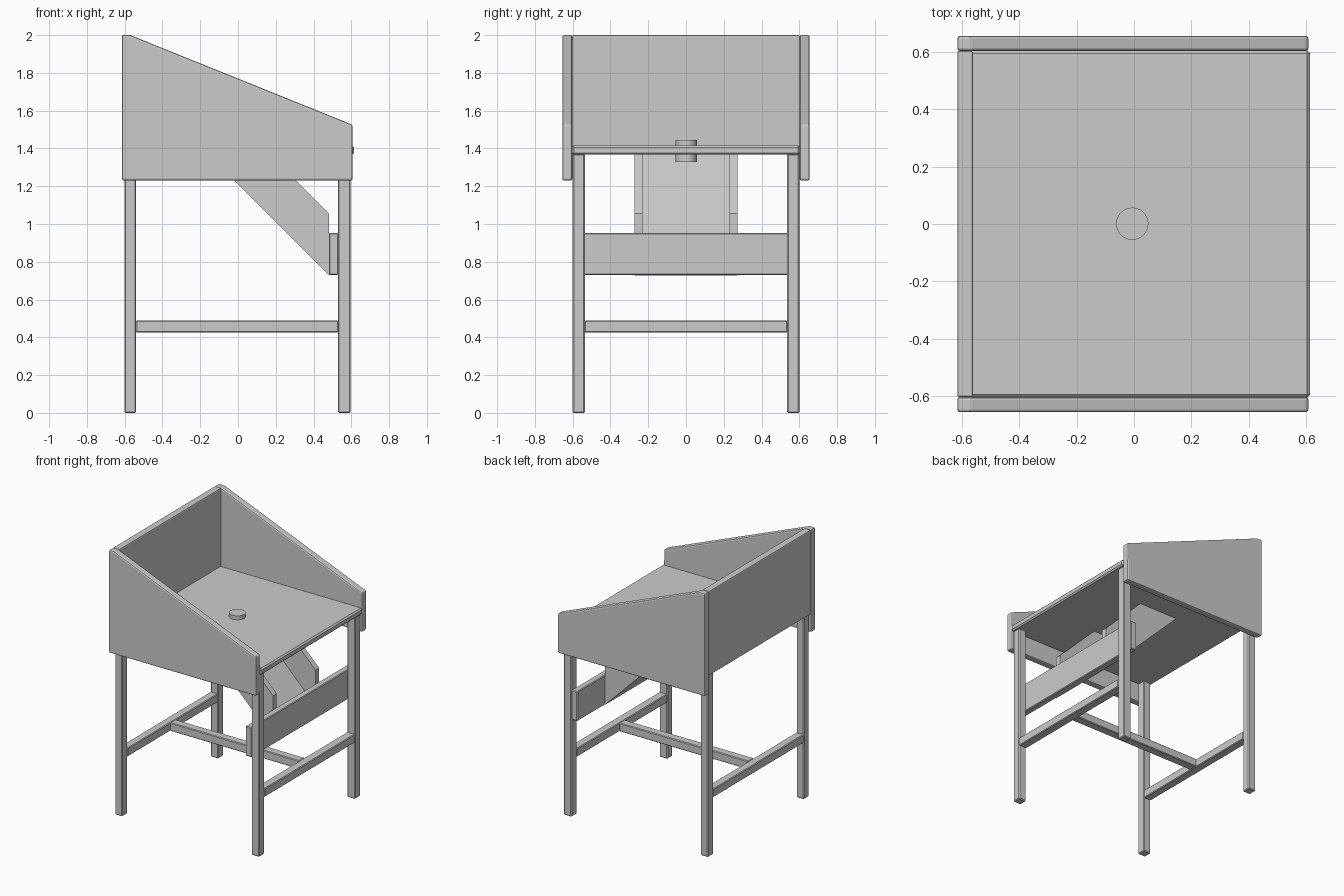
import bpy
import math

if "Cube" in bpy.data.objects:
    bpy.data.objects.remove(bpy.data.objects["Cube"])

grey = bpy.data.materials.new("plain_grey")
grey.diffuse_color = (0.6, 0.6, 0.6, 1)
grey.use_nodes = True
grey.node_tree.nodes["Principled BSDF"].inputs["Base Color"].default_value = grey.diffuse_color


def finish(obj, bevel=0.0, segments=2):
    obj.data.materials.append(grey)
    if bevel:
        mod = obj.modifiers.new("soft_edges", "BEVEL")
        mod.width = bevel
        mod.segments = segments
        mod.limit_method = "ANGLE"
        mod.angle_limit = math.radians(20)
    return obj


def prism(name, profile, y0, y1, bevel=0.0, segments=2):
    """Extrude an anticlockwise (x, z) profile from y0 to y1."""
    n = len(profile)
    verts = [(x, y, z) for y in (y0, y1) for x, z in profile]
    faces = [tuple(range(n)), tuple(reversed(range(n, 2 * n)))]
    faces += [(i, i + n, (i + 1) % n + n, (i + 1) % n) for i in range(n)]
    mesh = bpy.data.meshes.new(name)
    mesh.from_pydata(verts, [], faces)
    obj = bpy.data.objects.new(name, mesh)
    bpy.context.collection.objects.link(obj)
    return finish(obj, bevel, segments)


def box(name, x0, x1, y0, y1, z0, z1, bevel=0.0, segments=2):
    return prism(name, [(x0, z0), (x1, z0), (x1, z1), (x0, z1)],
                 y0, y1, bevel, segments)


# Legs
for end, (x0, x1) in (("back", (-0.602, -0.54)), ("front", (0.53, 0.595))):
    for side, y0 in (("left", -0.60), ("right", 0.536)):
        box(f"{end}_{side}_leg", x0, x1, y0, y0 + 0.064, 0, 1.37, 0.006, 1)
    # End stretcher between the two legs
    box(f"{end}_stretcher", x0, x1, -0.537, 0.537, 0.425, 0.488, 0.005, 1)

# Long stretcher joining the end stretchers
box("middle_stretcher", -0.541, 0.531, -0.032, 0.032, 0.425, 0.488, 0.005, 1)

# Work surface and back wall
box("table_top", -0.58, 0.613, -0.604, 0.604, 1.367, 1.415, 0.010, 1)
box("back_wall", -0.615, -0.56, -0.603, 0.603, 1.367, 2.0, 0.008)

# Sloping side walls
side_profile = [(-0.615, 1.23), (0.607, 1.23), (0.607, 1.525),
                (-0.57, 2.0), (-0.615, 2.0)]
for side, y0 in (("left", -0.655), ("right", 0.602)):
    prism(f"{side}_side_wall", side_profile, y0, y0 + 0.053, 0.010)

# Round plug through the surface
bpy.ops.mesh.primitive_cylinder_add(vertices=48, radius=0.056, depth=0.115,
                                    location=(-0.006, 0.001, 1.387))
plug = finish(bpy.context.object)
plug.name = "plug"
bpy.ops.object.shade_smooth_by_angle(angle=math.radians(30))

# Slanted chute beneath: two cheeks and a floor
cheek = [(-0.157, 1.367), (0.482, 0.728), (0.482, 1.055), (0.17, 1.367)]
for side, y0 in (("left", -0.272), ("right", 0.23)):
    prism(f"{side}_chute_cheek", cheek, y0, y0 + 0.042)
prism("chute_floor", [(-0.157, 1.367), (0.482, 0.728),
                      (0.482, 0.785), (-0.10, 1.367)], -0.231, 0.231)

# Board across the chute mouth, fixed behind the front legs
box("front_board", 0.481, 0.531, -0.60, 0.60, 0.73, 0.952, 0.005, 1)
